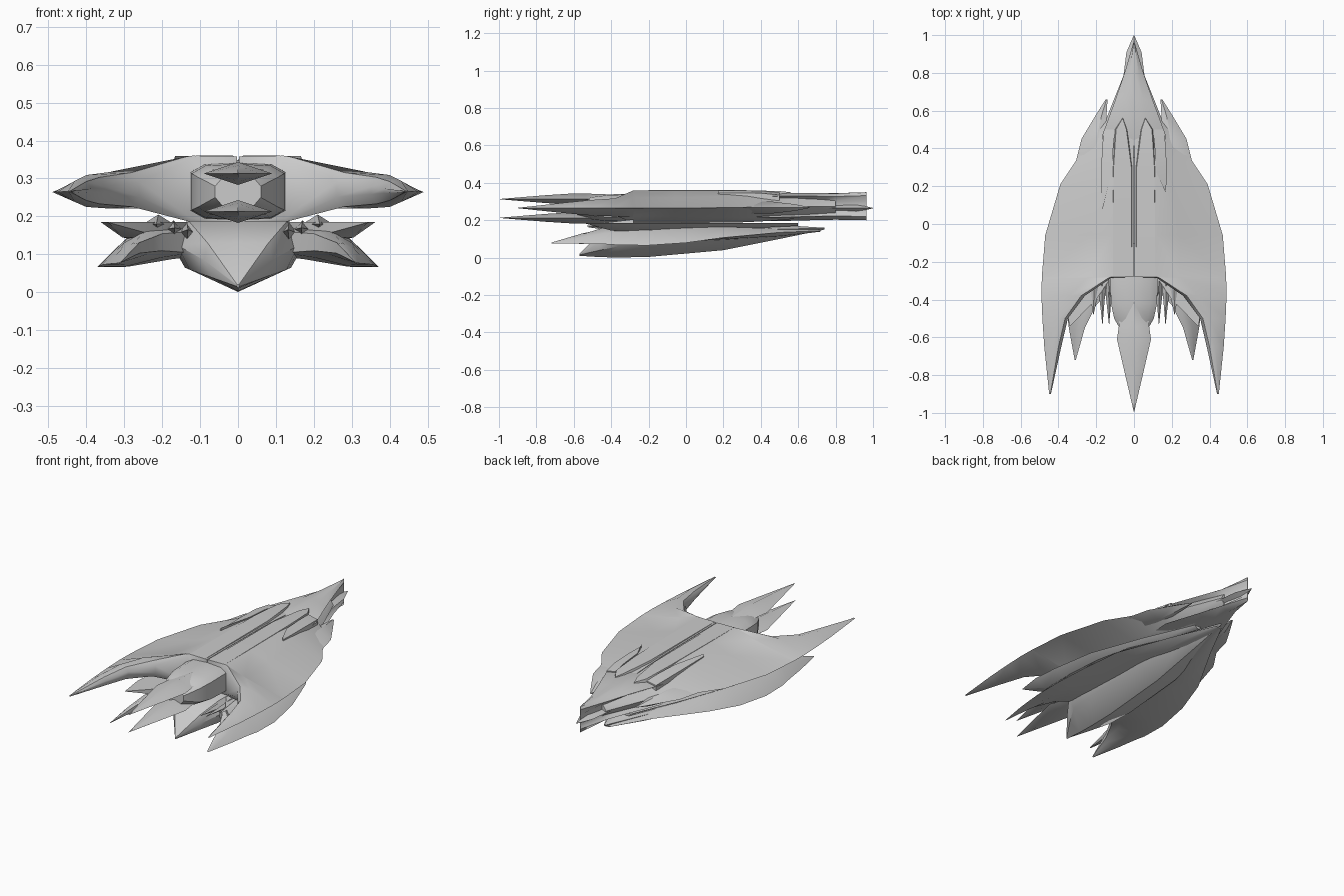
import bpy, bmesh, math

grey = bpy.data.materials.new("hull_grey")
grey.diffuse_color = (0.6, 0.6, 0.6, 1)


def loft(name, rings, mirror=False, angle=40):
    """Skin closed rings of points into a capped solid."""
    bm = bmesh.new()
    vs = [[bm.verts.new(p) for p in r] for r in rings]
    n = len(vs[0])
    for a, b in zip(vs, vs[1:]):
        for i in range(n):
            j = (i + 1) % n
            bm.faces.new((a[i], a[j], b[j], b[i]))
    bm.faces.new(vs[0])
    bm.faces.new(vs[-1])
    bmesh.ops.remove_doubles(bm, verts=bm.verts, dist=0.0005)
    bmesh.ops.recalc_face_normals(bm, faces=bm.faces)
    me = bpy.data.meshes.new(name)
    bm.to_mesh(me)
    bm.free()
    me.materials.append(grey)
    ob = bpy.data.objects.new(name, me)
    bpy.context.collection.objects.link(ob)
    if mirror:
        m = ob.modifiers.new("mirror", "MIRROR")
        m.use_mirror_merge = False
    bpy.ops.object.select_all(action="DESELECT")
    ob.select_set(True)
    bpy.context.view_layer.objects.active = ob
    bpy.ops.object.shade_smooth_by_angle(angle=math.radians(angle))
    return ob


def full(y, half):
    """Half section (x, z) from top to bottom, reflected across x = 0."""
    return [(x, y, z) for x, z in half] + [(-x, y, z) for x, z in reversed(half)]


def lens(y, xs, hs, mid):
    """Lens section: half heights hs at xs about the height mid(x); outer edge sharp."""
    top = [(x, y, mid(x) + h) for x, h in zip(xs, hs)]
    low = [(x, y, mid(x) - h) for x, h in zip(xs[:-1], hs)]
    return top + low[::-1]


def spike(name, base, tip, w, h):
    """Mirrored pair of four sided spikes."""
    x, y, z = base
    tx, ty, tz = tip
    ring = lambda x, y, z, w, h: [(x + w, y, z), (x, y, z + h), (x - w, y, z), (x, y, z - h)]
    loft(name, [ring(x, y, z, w, h), ring(tx, ty, tz, .001, .001)], mirror=True, angle=50)


# Upper wings: y, four x positions, three half heights
upper = [(.80, .002, .015, .03, .05, .045, .04, .03),
         (.55, .002, .06, .11, .15, .06, .068, .045),
         (.45, .002, .08, .135, .25, .068, .076, .05),
         (.33, .002, .10, .165, .31, .075, .083, .058),
         (.21, .002, .11, .20, .39, .08, .086, .055),
         (-.06, .002, .12, .24, .47, .083, .087, .05),
         (-.28, .002, .12, .24, .488, .085, .087, .05),
         (-.285, .12, .135, .25, .488, .08, .085, .05),
         (-.38, .26, .28, .34, .49, .02, .045, .048),
         (-.50, .35, .365, .40, .485, .01, .035, .042),
         (-.65, .385, .40, .43, .475, .006, .025, .028),
         (-.90, .44, .443, .446, .449, .001, .001, .001)]
loft("upper_wing", [lens(s[0], s[1:5], s[5:] + (0,), lambda x: .273 - .03 * max(0, x - .2))
                    for s in upper], mirror=True)

# Forward prongs beside the nose
prong = [(.66, .14, .145, .15, .002), (.58, .145, .17, .20, .018),
         (.45, .15, .2, .278, .033), (.30, .15, .22, .315, .03), (.20, .16, .24, .33, .01)]
loft("side_prong", [lens(y, (a, b, c), (h * .6, h, 0), lambda x: .268)
                    for y, a, b, c, h in prong], mirror=True)

# Nose wedge with recessed flanks: y, half width, top, bottom
nose = [(.965, .002, .35, .20), (.80, .05, .345, .203), (.66, .098, .347, .20),
        (.47, .168, .347, .195), (.35, .155, .32, .20)]
loft("nose", [full(y, [(0, t), (w * .5, t - .002), (w, t - .018), (w * .5, .30),
                       (w * .5, .24), (w, b + .02), (0, b)]) for y, w, t, b in nose])

# Nose spindle
spindle = [(1.0, .001, .001), (.91, .04, .022), (.75, .06, .025), (.6, .05, .02)]
loft("nose_spindle", [full(y, [(0, .265 + h), (w, .265), (0, .265 - h)]) for y, w, h in spindle])

# Trailing shoulder fins behind the nose, one longer than the other
for side, end in ((-1, .08), (1, .17)):
    fin = [(.50, .10, .158, .335), (.40, .11, .17, .345), (.27, .12, .172, .347), (end, .166, .17, .347)]
    loft("shoulder_fin_" + ("left" if side < 0 else "right"),
         [[(side * a, y, z + .012), (side * b, y, z), (side * b, y, z - .06), (side * a, y, z - .06)]
          for y, a, b, z in fin])

# Dorsal ridges along the wing roots
ridge = [(.56, .05, .07, .35), (.50, .03, .105, .356), (.30, .004, .118, .361),
         (-.10, .003, .122, .361), (-.28, .003, .122, .36)]
loft("dorsal_ridge", [[(a, y, z - .03), (a + .01, y, z - .001), (b - .01, y, z), (b, y, z - .03)]
                      for y, a, b, z in ridge], mirror=True)

# Engine pod and the two long spikes it carries
pod = [(-.10, .12, .19, .335), (-.30, .125, .19, .342), (-.42, .122, .192, .338),
       (-.50, .105, .20, .328), (-.58, .06, .225, .305)]
loft("engine_pod", [full(y, [(0, t), (w * .7, t - .004), (w, t - .025), (w, b + .025), (w * .7, b + .004), (0, b)])
                    for y, w, b, t in pod])
for label, z in (("upper", .313), ("lower", .213)):
    rows = [(-.40, .07, .025), (-.54, .08, .03), (-.61, .09, .03), (-.75, .058, .021), (-.995, .001, .001)]
    loft(label + "_spike", [full(y, [(0, z + h), (w, z), (0, z - h)]) for y, w, h in rows])

# Keel body: y, deck half width, side half width, deck, side and keel heights
keel = [(.74, .003, .004, .16, .155, .15), (.50, .06, .10, .175, .13, .10),
        (.20, .11, .16, .185, .09, .04), (-.20, .135, .175, .188, .065, .004),
        (-.36, .13, .16, .188, .06, .001), (-.46, .08, .09, .13, .04, .003),
        (-.57, .002, .003, .02, .015, .01)]
loft("keel_body", [full(y, [(0, t), (a, t), (b, (t + m) / 2), (b * .8, m), (0, k)])
                   for y, a, b, t, m, k in keel])

# Drooping lower wings: y, four x positions, half height, height offset
lower = [(.72, .0, .005, .01, .02, .005, .012), (.50, .0, .05, .09, .13, .022, .003),
         (.20, .0, .12, .21, .29, .036, 0), (0, .0, .15, .26, .345, .042, 0),
         (-.20, .0, .17, .29, .372, .044, 0), (-.35, .12, .20, .295, .37, .04, 0),
         (-.43, .20, .24, .30, .36, .032, 0), (-.55, .26, .28, .31, .345, .02, -.005),
         (-.72, .308, .31, .312, .314, .001, -.018)]
loft("lower_wing", [lens(s[0], s[1:5], (s[5] * .7, s[5], s[5] * .9, 0),
                         lambda x, d=s[6]: .132 + d - .5 * max(0, x - .24))
                    for s in lower], mirror=True)

# Flat topped blades between the two wing layers
blade = [(.60, .03, .07, .015), (.30, .05, .20, .03), (0, .08, .31, .045),
         (-.25, .10, .35, .05), (-.40, .20, .362, .04), (-.54, .338, .342, .002)]
loft("middle_blade", [[(a, y, .185), (b, y, .185), (a + (b - a) * .65, y, .185 - h), (a, y, .185 - h)]
                      for y, a, b, h in blade], mirror=True)

# Small rear spikes around the pod
spike("inner_spike", (.135, -.28, .155), (.132, -.53, .165), .025, .03)
spike("outer_spike", (.17, -.28, .165), (.167, -.53, .17), .025, .025)
spike("wing_root_spike", (.21, -.28, .18), (.215, -.48, .18), .04, .025)
